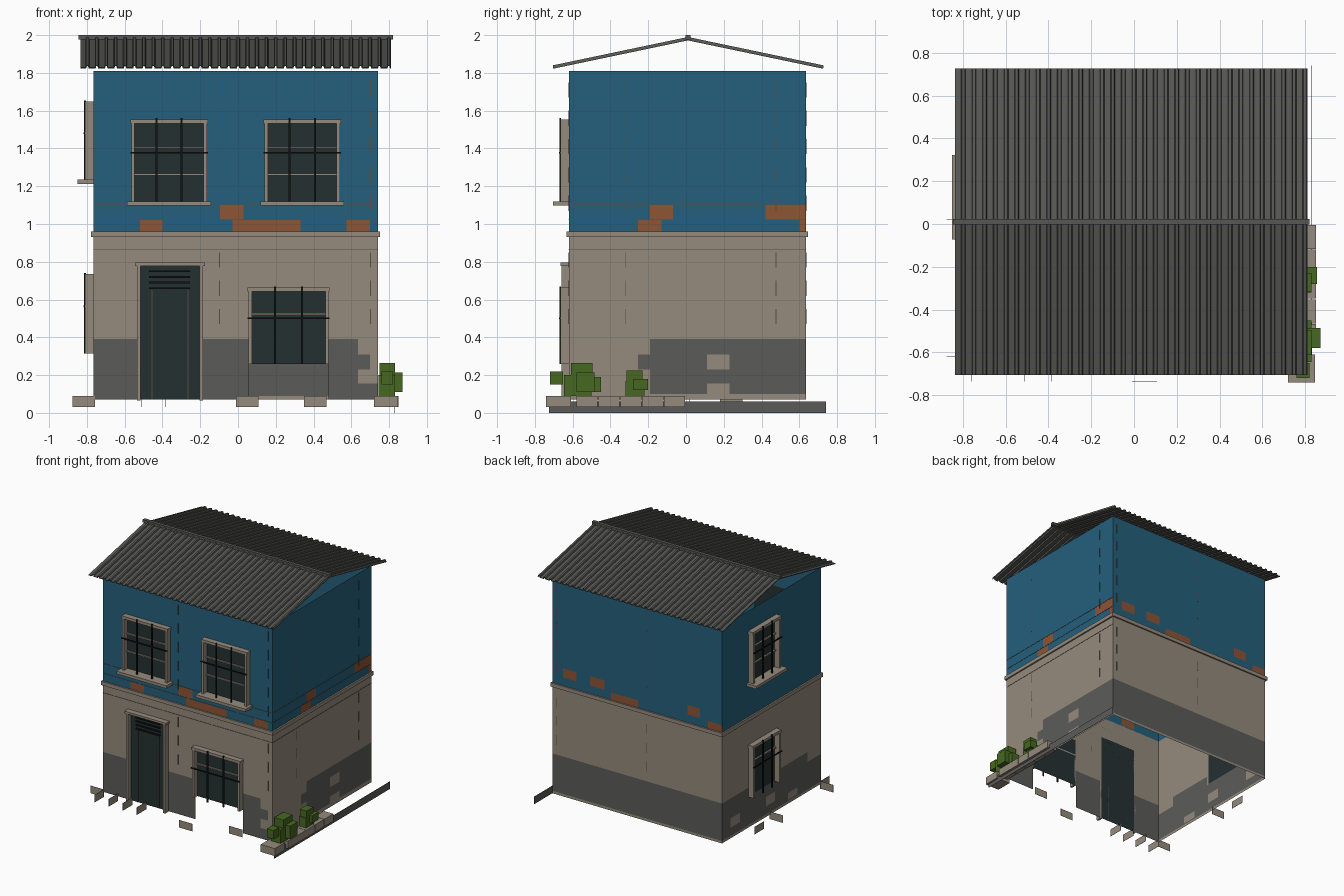
import bpy, bmesh
from mathutils import Matrix

cube = bpy.data.objects.get("Cube")
if cube:
    bpy.data.objects.remove(cube)

PALETTE = {
    "stone": (0.30, 0.255, 0.205), "blue_plaster": (0.018, 0.117, 0.2),
    "brick": (0.27, 0.089, 0.036), "damp_grey": (0.105, 0.105, 0.1),
    "dark_glass": (0.018, 0.03, 0.031), "iron": (0.006, 0.007, 0.007),
    "leaf": (0.061, 0.138, 0.015), "roof_grey": (0.095, 0.095, 0.09),
    "mortar": (0.095, 0.075, 0.06),
}
NAMES = list(PALETTE)
MATS = {}
for name, rgb in PALETTE.items():
    m = bpy.data.materials.new(name)
    m.use_nodes = True
    m.diffuse_color = (*rgb, 1)
    m.node_tree.nodes["Principled BSDF"].inputs["Base Color"].default_value = (*rgb, 1)
    MATS[name] = m

# Wall outlines and heights
X0, X1, Y0, Y1 = -0.765, 0.74, -0.62, 0.635
BASE, BELT, TOP = 0.07, 0.95, 1.81
PLACE = {
    "front": lambda u, d, z: (u, Y0 - d, z),
    "back": lambda u, d, z: (u, Y1 + d, z),
    "left": lambda u, d, z: (X0 - d, u, z),
    "right": lambda u, d, z: (X1 + d, u, z),
}
SPAN = {"front": (X0, X1), "back": (X0, X1), "left": (Y0, Y1), "right": (Y0, Y1)}


def finish(bm, name, mats):
    me = bpy.data.meshes.new(name)
    bm.to_mesh(me)
    bm.free()
    for m in mats:
        me.materials.append(MATS[m])
    ob = bpy.data.objects.new(name, me)
    bpy.context.collection.objects.link(ob)
    return ob


def boxes(name, mat, items):
    """One object from boxes given as pairs of opposite corners."""
    bm = bmesh.new()
    for a, b in items:
        mid = [(p + q) / 2 for p, q in zip(a, b)]
        size = [max(abs(p - q), 0.002) for p, q in zip(a, b)]
        mat4 = Matrix.Translation(mid) @ Matrix.Diagonal((*size, 1))
        bmesh.ops.create_cube(bm, size=1, matrix=mat4)
    return finish(bm, name, [mat])


def on_wall(side, u0, u1, z0, z1, d1, d0=0.0):
    p = PLACE[side]
    return p(u0, d0, z0), p(u1, d1, z1)


def wall(side, patches):
    """Thin wall cut into cells; the last patch over a cell gives its colour."""
    u0, u1 = SPAN[side]
    patches = [(u0, u1, BASE, BELT, "stone"), (u0, u1, BELT, TOP, "blue_plaster")] + patches
    us = sorted({p[i] for p in patches for i in (0, 1)})
    zs = sorted({p[i] for p in patches for i in (2, 3)})
    bm = bmesh.new()
    grid = [[bm.verts.new(PLACE[side](u, 0, z)) for z in zs] for u in us]
    for i in range(len(us) - 1):
        for j in range(len(zs) - 1):
            u, z = (us[i] + us[i + 1]) / 2, (zs[j] + zs[j + 1]) / 2
            mat = [p[4] for p in patches if p[0] < u < p[1] and p[2] < z < p[3]][-1]
            if mat == "hole":
                continue
            ring = [grid[i][j], grid[i + 1][j], grid[i + 1][j + 1], grid[i][j + 1]]
            if side in ("back", "left"):
                ring.reverse()
            bm.faces.new(ring).material_index = NAMES.index(mat)
    finish(bm, side + "_wall", NAMES)


def bricks(low, high):
    """Exposed bricks in the two courses above the belt."""
    return ([(a, b, 0.96, 1.02, "brick") for a, b in low]
            + [(a, b, 1.025, 1.1, "brick") for a, b in high])


# Walls with damp base, exposed bricks and glazed cells
G, S = "damp_grey", "stone"
wall("front", [
    (X0, 0.635, BASE, 0.39, G), (0.635, 0.7, BASE, 0.31, G), (0.7, X1, BASE, 0.155, G),
    (0.635, X1, 0.155, 0.23, S), (0.055, 0.48, BASE, 0.26, "hole"),
    (0.06, 0.475, 0.26, 0.655, "dark_glass"), (-0.52, -0.2, BASE, 0.78, "dark_glass"),
    (-0.56, -0.17, 1.12, 1.55, "dark_glass"), (0.145, 0.535, 1.12, 1.55, "dark_glass"),
] + bricks([(-0.52, -0.4), (-0.03, 0.33), (0.575, 0.7)], [(-0.095, 0.03)]))
wall("right", [
    (-0.19, Y1, 0.1, 0.39, G), (-0.255, -0.19, 0.23, 0.31, G),
    (0.11, 0.23, 0.23, 0.31, S), (0.11, 0.23, 0.1, 0.155, S),
] + bricks([(-0.255, -0.13), (0.6, Y1)], [(-0.19, -0.07), (0.42, Y1)]))
wall("back", [(X0, X1, 0.09, 0.39, G)] + bricks(
    [(-0.02, 0.22), (X0, -0.64)], [(0.53, 0.65), (0.28, 0.41), (-0.57, -0.456)]))
wall("left", [
    (-0.45, Y1, 0.09, 0.39, G), (Y0, -0.45, 0.09, 0.31, G),
    (0.41, 0.53, 0.155, 0.23, S), (-0.04, 0.08, 0.155, 0.23, S), (-0.32, -0.2, 0.1, 0.155, S),
    (-0.04, 0.29, 0.32, 0.73, "dark_glass"), (-0.04, 0.29, 1.23, 1.64, "dark_glass"),
])

# Belt course between the storeys
boxes("belt_course", S, [on_wall(s, a - 0.01, b + 0.01, 0.93, 0.96, 0.012)
                         for s, (a, b) in SPAN.items()])

# Mortar joints: long courses and staggered uprights
joints = []
for side, (a, b) in SPAN.items():
    for z in (0.865, 1.022, 1.1):
        if side in ("front", "right"):
            joints.append(on_wall(side, a, b, z, z + 0.003, 0.002))
    for u in (a + 0.3 * (b - a) - 0.08, b - 0.16) if side in ("left", "right") else (-0.1, 0.7):
        for k in range(9):
            z = 0.47 + 0.15 * k
            if abs(z - 0.95) > 0.08 and side != "left":
                joints.append(on_wall(side, u, u + 0.004, z, z + 0.08, 0.002))
boxes("mortar_joints", "mortar", joints)


def window(name, side, u0, u1, z0, z1, sill=True):
    """Stone frame, glazing bars and iron grille."""
    w, deep = 0.018, 0.045
    h = z1 - z0
    frame = [on_wall(side, u0, u0 + w, z0, z1, deep), on_wall(side, u1 - w, u1, z0, z1, deep),
             on_wall(side, u0 - 0.005, u1 + 0.005, z1 - w, z1 + 0.004, deep)]
    if sill:
        frame.append(on_wall(side, u0 - 0.022, u1 + 0.022, z0 - 0.023, z0, 0.085))
    rails = (0.33, 0.66) if sill else (0.66,)
    frame += [on_wall(side, u0, u1, z0 + h * f - 0.005, z0 + h * f + 0.005, 0.012) for f in rails]
    boxes(name + "_frame", S, frame)
    grille = [on_wall(side, u0 - 0.005, u1 + 0.005, z0 + h * 0.59, z0 + h * 0.61, deep + 0.008, deep)]
    for f in (1 / 3, 2 / 3):
        u = u0 + (u1 - u0) * f
        grille.append(on_wall(side, u - 0.005, u + 0.005, z0, z1 + 0.01, deep + 0.006, deep - 0.004))
    boxes(name + "_grille", "iron", grille)


window("front_upper_window_a", "front", -0.565, -0.165, 1.12, 1.55)
window("front_upper_window_b", "front", 0.14, 0.54, 1.12, 1.55)
window("front_lower_window", "front", 0.055, 0.48, 0.26, 0.66, False)
window("left_upper_window", "left", -0.05, 0.3, 1.235, 1.645)
window("left_lower_window", "left", -0.05, 0.3, 0.315, 0.73, False)

# Door surround, panel beading and transom louvres
boxes("door_frame", S, [on_wall("front", u, u + 0.018, 0.065, 0.78, 0.04) for u in (-0.535, -0.203)]
      + [on_wall("front", -0.545, -0.175, 0.778, 0.795, 0.045)])
boxes("door_beading", "mortar", [on_wall("front", u, u + 0.005, BASE, 0.65, 0.006)
                                 for u in (-0.457, -0.268)])
boxes("door_louvres", "iron", [on_wall("front", -0.47, -0.255, z, z + 0.01, 0.012)
                               for z in (0.655, 0.685, 0.715, 0.745)])


# Corrugated roof sheets and ridge cap
def roof_sheet(name, eave_y):
    bm = bmesh.new()
    left, right, ribs = -0.835, 0.81, 33
    pitch = (right - left) / ribs
    rows = []
    for i in range(ribs):
        for f, up in ((0, 0), (0.55, 0), (0.62, 0.012), (0.9, 0.012), (0.97, 0)):
            x = left + (i + f) * pitch
            rows.append((bm.verts.new((x, eave_y, 1.828 + up)), bm.verts.new((x, 0.01, 1.978 + up))))
    rows.append((bm.verts.new((right, eave_y, 1.828)), bm.verts.new((right, 0.01, 1.978))))
    for (a, b), (c, d) in zip(rows, rows[1:]):
        bm.faces.new((a, c, d, b) if eave_y < 0 else (a, b, d, c))
    ob = finish(bm, name, ["roof_grey"])
    mod = ob.modifiers.new("thickness", "SOLIDIFY")
    mod.thickness = 0.006


roof_sheet("front_roof_sheet", -0.705)
roof_sheet("back_roof_sheet", 0.727)
boxes("ridge_cap", "roof_grey", [((-0.845, -0.003, 1.977), (0.82, 0.023, 2.0))])

# Kerb strip, planter stones and loose paving slabs
boxes("kerb_strip", G, [((0.829, -0.725, 0), (0.831, 0.74, 0.06))])
boxes("planter_stones", S, [((0.765, -0.58 + 0.116 * i, 0.03), (0.85, -0.468 + 0.116 * i, 0.09))
                            for i in range(5)]
      + [((0.72, -0.74, 0.03), (0.845, -0.61, 0.09))])
slabs = [((x, -0.735, 0.03), (x, -0.615, 0.09)) for x in (-0.76, -0.635, -0.51, -0.385)]
slabs += [((x, y, 0.03), (x + 0.118, y, 0.09))
          for x, y in ((-0.01, -0.735), (0.35, -0.61), (-0.875, -0.62), (-0.875, 0.02))]
slabs.append(((-0.82, 0.18, 0.03), (-0.82, 0.3, 0.09)))
boxes("paving_slabs", S, slabs)

# Blocky shrubs
boxes("large_shrub", "leaf", [
    ((0.745, -0.645, 0.09), (0.83, -0.5, 0.2)), ((0.75, -0.61, 0.18), (0.83, -0.495, 0.265)),
    ((0.8, -0.58, 0.11), (0.87, -0.485, 0.215)), ((0.76, -0.53, 0.11), (0.83, -0.45, 0.19)),
    ((0.76, -0.72, 0.15), (0.82, -0.65, 0.22))])
boxes("small_shrub", "leaf", [
    ((0.765, -0.32, 0.09), (0.83, -0.22, 0.17)), ((0.77, -0.315, 0.15), (0.83, -0.23, 0.225)),
    ((0.79, -0.28, 0.12), (0.855, -0.2, 0.18))])
